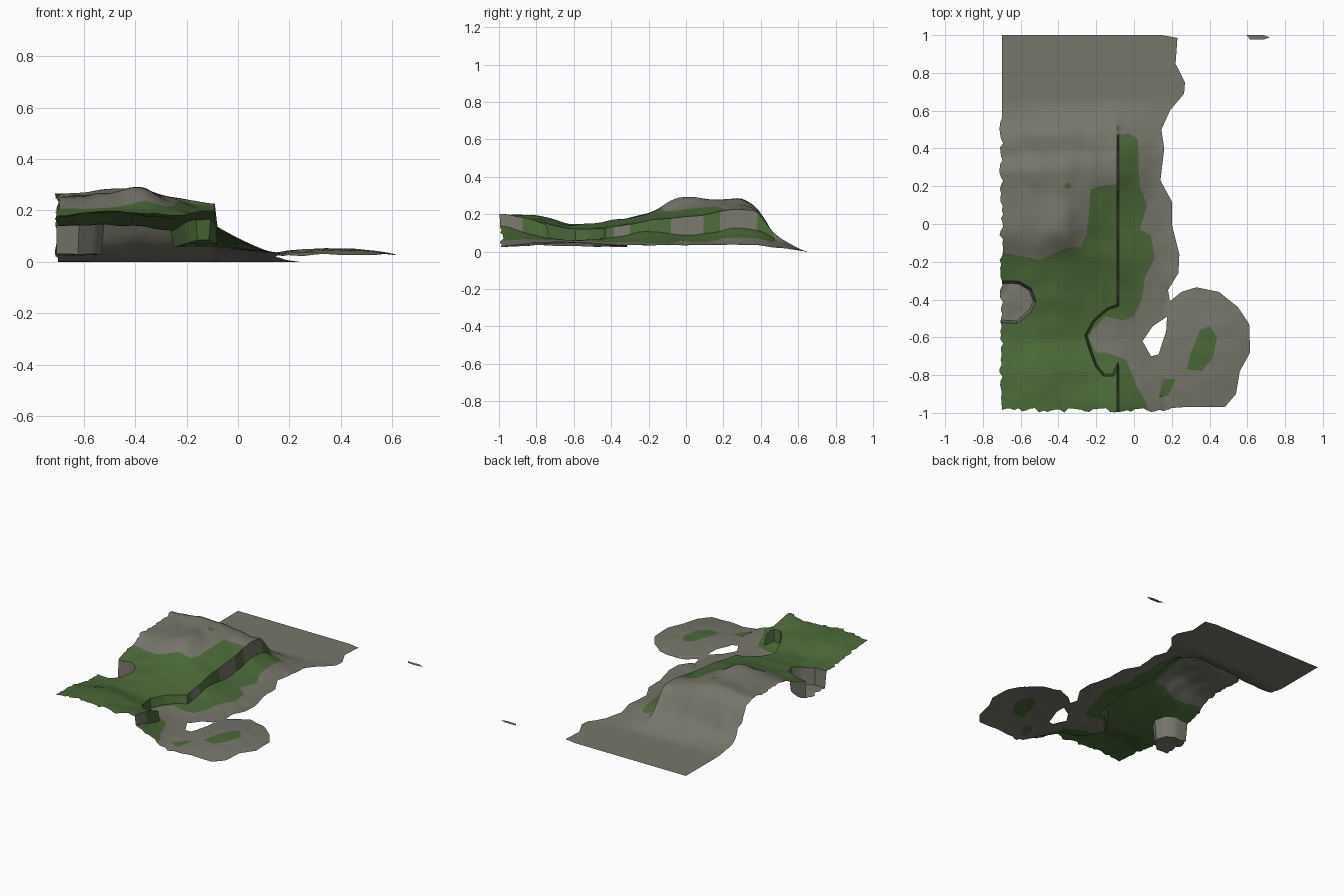
import bpy, math, random
from mathutils import Vector, noise
from mathutils.geometry import delaunay_2d_cdt

if "Cube" in bpy.data.objects:
    bpy.data.objects.remove(bpy.data.objects["Cube"])

random.seed(4)


def material(name, rgb):
    m = bpy.data.materials.new(name)
    m.diffuse_color = (*rgb, 1)
    m.use_nodes = True
    m.node_tree.nodes["Principled BSDF"].inputs["Base Color"].default_value = m.diffuse_color
    return m


ROCK = material("grey_rock", (0.18, 0.18, 0.145))
GRASS = material("green_grass", (0.07, 0.14, 0.04))

# Shoreline, starting at the back left and running clockwise
SHORE = [(-.7, 1), (.15, 1), (.23, .985), (.22, .85), (.27, .75), (.265, .69), (.19, .6), (.145, .5),
         (.16, .4), (.14, .23), (.2, .12), (.2, 0), (.24, -.16), (.235, -.26), (.18, -.35), (.19, -.41),
         (.25, -.36), (.33, -.335), (.45, -.36), (.55, -.44), (.61, -.53), (.615, -.68), (.56, -.78),
         (.54, -.9), (.48, -.97), (.26, -.97), (.05, -.985), (-.7, -.985)]
LAGOON = [(.175, -.49), (.17, -.57), (.13, -.69), (.09, -.7), (.045, -.62), (.1, -.54)]
PIT = [(-.8, -.305), (-.61, -.31), (-.55, -.345), (-.525, -.41), (-.55, -.46), (-.62, -.52), (-.8, -.51)]
# Cliff line from back to front, curling around the cove
CLIFF = [(-.085, 1.1), (-.085, -.43), (-.14, -.45), (-.21, -.51), (-.255, -.59), (-.23, -.67),
         (-.2, -.75), (-.16, -.8), (-.11, -.8), (-.085, -.74), (-.085, -1.1)]
MEADOW = [(-.8, -.13), (-.6, -.17), (-.5, -.19), (-.43, -.16), (-.36, -.13), (-.28, -.12), (-.25, -.05),
          (-.24, .04), (-.23, .18), (-.18, .2), (-.09, .21), (-.09, .47), (-.03, .48), (.02, .45), (.03, .2),
          (.07, .1), (.03, -.03), (.09, -.06), (.11, -.18), (.06, -.28), (.04, -.4), (0, -.49), (-.06, -.51),
          (-.15, -.49), (-.22, -.56), (-.24, -.6), (-.2, -.68), (-.15, -.68), (-.04, -.72), (.02, -.87),
          (.07, -.95), (.07, -1.1), (-.8, -1.1)]
PATCHES = [[(.35, -.56), (.4, -.54), (.44, -.6), (.42, -.7), (.36, -.78), (.28, -.77), (.3, -.68)],
           [(.16, -.82), (.22, -.82), (.18, -.91), (.13, -.91)],
           [(-.37, .21), (-.34, .22), (-.33, .19), (-.36, .185)]]

# Plateau heights: one row per y, one column per x
XS = [-.7, -.5, -.38, -.25, -.09]
HIGH = {-.98: (.18, .20, .19, .18, .20), -.8: (.17, .195, .18, .17, .16), -.6: (.14, .145, .14, .12, .11),
        -.4: (.14, .165, .16, .14, .13), -.2: (.19, .205, .205, .185, .165), -.02: (.25, .27, .29, .225, .185),
        .15: (.25, .27, .275, .245, .205), .28: (.265, .28, .285, .25, .23), .36: (.22, .245, .245, .23, .215),
        .42: (.12, .16, .17, .16, .16), .48: (.05, .06, .08, .08, .09), .56: (.015, .02, .03, .03, .04),
        .66: (0, 0, 0, 0, 0), 1.1: (0, 0, 0, 0, 0)}
YS = list(HIGH)
# Ground height at the foot of the cliff, by y
LOW_Y = [-1, -.85, -.72, -.6, -.4, -.2, 0, .12, .28, .4, .48, .56, .66, 1.1]
LOW_Z = [.14, .1, .07, .06, .075, .11, .09, .1, .13, .11, .07, .035, 0, 0]


def curve(ts, vs, t):
    """Smooth curve through the values."""
    t = min(max(t, ts[0]), ts[-1])
    i = next(k for k in range(len(ts) - 1) if t <= ts[k + 1])

    def slope(k):
        if k in (0, len(ts) - 1):
            return 0
        a, b = (vs[k] - vs[k-1]) / (ts[k] - ts[k-1]), (vs[k+1] - vs[k]) / (ts[k+1] - ts[k])
        return 0 if a * b <= 0 else 2 * a * b / (a + b)
    h = ts[i + 1] - ts[i]
    u = (t - ts[i]) / h
    return (vs[i] * (1 + 2*u) * (1-u)**2 + vs[i+1] * u*u * (3 - 2*u)
            + h * (slope(i) * u * (1-u)**2 - slope(i+1) * u*u * (1-u)))


def inside(poly, x, y):
    hit = False
    for (x1, y1), (x2, y2) in zip(poly, poly[1:] + poly[:1]):
        if (y1 > y) != (y2 > y) and x < x1 + (y - y1) / (y2 - y1) * (x2 - x1):
            hit = not hit
    return hit


def refine(pts, step=.022, closed=True):
    out = []
    for a, b in zip(pts, pts[1:] + (pts[:1] if closed else [])):
        n = max(1, round(math.dist(a, b) / step))
        out += [(a[0] + (b[0]-a[0]) * k / n, a[1] + (b[1]-a[1]) * k / n) for k in range(n)]
    return out if closed else out + [pts[-1]]


def offset(pts, d):
    """Shift an open line sideways."""
    out = []
    for i, p in enumerate(pts):
        a, b = pts[max(i - 1, 0)], pts[min(i + 1, len(pts) - 1)]
        n = Vector((b[1] - a[1], a[0] - b[0])).normalized() * d
        out.append((p[0] + n.x, p[1] + n.y))
    return out


PLATEAU = CLIFF + [(-2, -1.1), (-2, 1.1)]


def height(x, y):
    if inside(PIT, x, y):
        return .03 + .012 * noise.noise((x * 20, y * 20, 0))
    if inside(PLATEAU, x, y):
        z = curve(YS, [curve(XS, HIGH[k], x) for k in YS], y)
        rough = .008 + .012 * max(0, 1 - abs(y - .42) / .14)
        return max(0, z + rough * min(1, z / .1) * noise.noise((x * 11, y * 9, 2)))
    r2 = ((x - .36) / .27) ** 2 + ((y + .65) / .33) ** 2
    flat = (.052 - .024 * min(r2, 1.1)) if x > .15 and y < -.34 else .035
    flat *= min(1, max(0, (.66 - y) / .3))
    t = min(1, max(0, (x + .085) / .24))
    low = curve(LOW_Y, LOW_Z, y)
    return max(0, flat + (low - flat) * (1 - t) ** 1.4 + .004 * noise.noise((x * 14, y * 14, 5)) * min(1, low / .05))


# Ragged left and front borders
shore = []
for x, y in refine(SHORE):
    if x < -.69 and -.95 < y < .55:
        x += random.uniform(-.012, .008)
    if y < -.975 and -.69 < x < .3:
        y += random.uniform(-.015, .012)
    shore.append((x, y))

# Planar layout: borders, cliff and pit edges, then an even fill of points
cliff = refine(CLIFF, closed=False)
pit = refine(PIT, closed=False)
rims = [offset(cliff, s) for s in (-.006, .006)] + [offset(pit, s) for s in (-.007, .007)]
points, edges = [], []


def add_line(pts, closed):
    s = len(points)
    points.extend(Vector(p) for p in pts)
    edges.extend((s + k, s + k + 1) for k in range(len(pts) - 1))
    if closed:
        edges.append((s + len(pts) - 1, s))


add_line(shore, True)
add_line(refine(LAGOON), True)
for rim in rims:
    add_line(rim, False)
for area in [MEADOW] + PATCHES:
    add_line(refine(area), True)
near = cliff + pit + shore
STEP = .022
for i in range(62):
    for j in range(92):
        p = (-.69 + i * STEP, -.98 + j * STEP)
        if inside(shore, *p) and all(abs(p[0]-q[0]) + abs(p[1]-q[1]) > .019 for q in near):
            points.append(Vector(p))
co, _, tris, *_ = delaunay_2d_cdt(points, edges, [], 0, 1e-5)

verts = [(c.x, c.y, height(c.x, c.y)) for c in co]
faces, colours = [], []
BARE = [(-1, -.88), (-.38, -.3), (-.08, .1), (.18, .38)]
for f in tris:
    x, y = sum((co[k] for k in f), Vector((0, 0))) / 3
    if not inside(shore, x, y) or inside(LAGOON, x, y):
        continue
    green = inside(MEADOW, x, y) or any(inside(p, x, y) for p in PATCHES)
    # Cliff face and pit are partly bare rock
    on_wall = min(math.dist((x, y), q) for q in cliff) < .013 and \
        max(verts[k][2] for k in f) - min(verts[k][2] for k in f) > .02
    if on_wall:
        green = y < .47 and not (abs(x + .085) < .008 and any(a < y < b for a, b in BARE))
    if inside(PIT, x, y) or min(math.dist((x, y), q) for q in pit) < .009:
        green = False
    faces.append(f)
    colours.append(int(green))


def sheet(name, vs, fs, cols):
    me = bpy.data.meshes.new(name)
    me.from_pydata(vs, [], fs)
    me.materials.append(ROCK)
    me.materials.append(GRASS)
    me.polygons.foreach_set("material_index", cols)
    ob = bpy.data.objects.new(name, me)
    bpy.context.collection.objects.link(ob)
    bpy.context.view_layer.objects.active = ob
    ob.select_set(True)
    bpy.ops.object.shade_smooth_by_angle(angle=math.radians(40))
    ob.select_set(False)


used = sorted({k for f in faces for k in f})
index = {k: n for n, k in enumerate(used)}
sheet("coastal_land", [verts[k] for k in used], [[index[k] for k in f] for f in faces], colours)

# Small offshore islet
sheet("islet", [(.595, 1, 0), (.615, .978, 0), (.685, .976, 0), (.72, .988, 0), (.685, 1, 0)], [(0, 1, 2, 3, 4)], [0])
